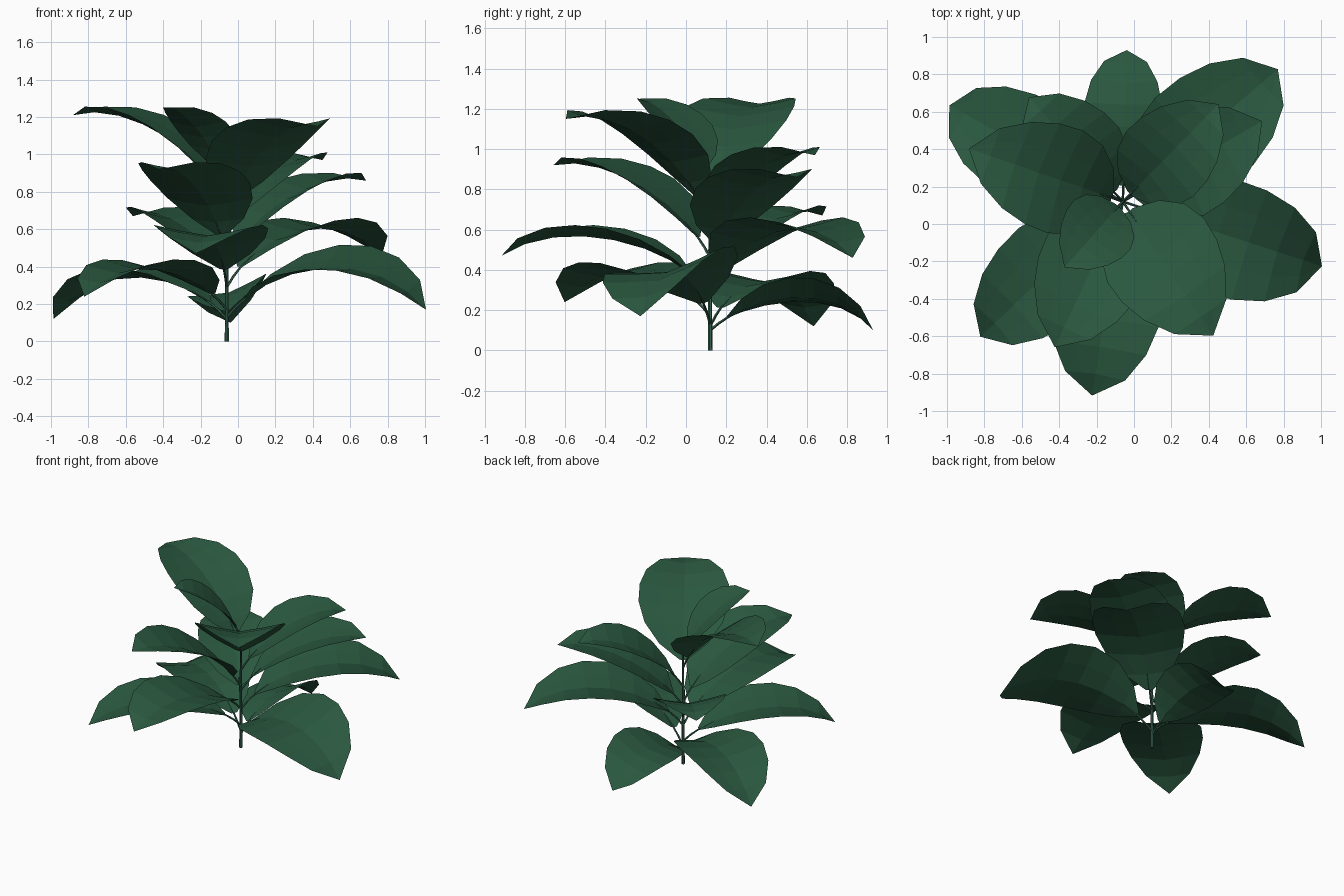
import bpy, math
from mathutils import Vector

if "Cube" in bpy.data.objects:
    bpy.data.objects.remove(bpy.data.objects["Cube"])

SX, SY = -0.06, 0.12          # stem position


def material(name, rgb):
    m = bpy.data.materials.new(name)
    m.diffuse_color = (*rgb, 1)
    m.use_nodes = True
    m.node_tree.nodes["Principled BSDF"].inputs["Base Color"].default_value = m.diffuse_color
    return m


LEAF = material("leaf green", (0.023, 0.097, 0.050))
STEM = material("stem green", (0.036, 0.120, 0.078))


def make(name, verts, faces, mat):
    me = bpy.data.meshes.new(name)
    me.from_pydata([tuple(v) for v in verts], [], faces)
    me.materials.append(mat)
    ob = bpy.data.objects.new(name, me)
    bpy.context.collection.objects.link(ob)
    return ob


def tube(name, path, radii, sides=6):
    """Tapered tube along a list of points."""
    verts, faces = [], []
    for i, p in enumerate(path):
        d = (path[min(i + 1, len(path) - 1)] - path[max(i - 1, 0)]).normalized()
        a = d.cross(Vector((0.31, 0.95, 0))).normalized()
        b = d.cross(a)
        for k in range(sides):
            t = 2 * math.pi * k / sides
            verts.append(p + radii[i] * (a * math.cos(t) + b * math.sin(t)))
    for i in range(len(path) - 1):
        for k in range(sides):
            n = (k + 1) % sides
            faces.append((i * sides + k, i * sides + n,
                          (i + 1) * sides + n, (i + 1) * sides + k))
    faces.append(tuple(reversed(range(sides))))
    faces.append(tuple(range(len(verts) - sides, len(verts))))
    make(name, verts, faces, STEM)


# blade outline: position along the blade, share of the half width
OUTLINE = [(0, .08), (.11, .53), (.26, .86), (.42, 1.0),
           (.57, .98), (.72, .84), (.87, .54), (1, 0)]
ACROSS = (-1, -.5, 0, .5, 1)
START = 0.12
FOLD = 0.19


def leaf(i, az, reach, z0, zmid, ztip, half, roll):
    az, roll = math.radians(az), math.radians(roll)
    out = Vector((math.cos(az), math.sin(az), 0))
    side = Vector((-out.y, out.x, 0))
    side = side * math.cos(roll) + Vector((0, 0, math.sin(roll)))
    # midrib is a cubic curve through the wanted middle height
    c = (zmid - .125 * (z0 + ztip)) / .75
    d = .06 if i < 7 else .1
    ctrl = [(0, z0), (.2 * reach, c - d), (.72 * reach, c + d), (reach, ztip)]

    def curve(t):
        k = ((1 - t) ** 3, 3 * t * (1 - t) ** 2, 3 * t * t * (1 - t), t ** 3)
        r = sum(a * p[0] for a, p in zip(k, ctrl))
        z = sum(a * p[1] for a, p in zip(k, ctrl))
        return Vector((SX, SY, z)) + out * r

    # sample so that positions follow the length of the curve
    pts = [curve(j / 100) for j in range(101)]
    dist = [0]
    for a, b in zip(pts, pts[1:]):
        dist.append(dist[-1] + (b - a).length)

    def rib(s):
        want = s * dist[-1]
        j = max(0, min(99, sum(x <= want for x in dist) - 1))
        return pts[j].lerp(pts[j + 1], (want - dist[j]) / (dist[j + 1] - dist[j]))

    # blade, folded upward along the midrib
    verts, faces = [], []
    n = len(ACROSS)
    for s, w in OUTLINE[:-1]:
        t = START + (1 - START) * s
        tan = (rib(t + .02) - rib(t - .02)).normalized()
        up = tan.cross(side).normalized()
        for u in ACROSS:
            verts.append(rib(t) + side * (u * w * half)
                         + up * (FOLD * abs(u) ** 1.2 * w * half))
    verts.append(rib(1))
    tip = len(verts) - 1
    rows = len(OUTLINE) - 1
    for r in range(rows - 1):
        for k in range(n - 1):
            a = r * n + k
            faces.append((a, a + n, a + n + 1, a + 1))
    for k in range(n - 1):
        a = (rows - 1) * n + k
        faces.append((a, tip, a + 1))
    make(f"leaf_{i}", verts, faces, LEAF)
    # leaf stalk
    tube(f"leaf_stalk_{i}", [rib(t) for t in (0, START / 2, START, START + .1)],
         [.007, .007, .006, .002], 5)


# azimuth, reach, stalk height, middle height, tip height, half width, roll
LEAVES = [
    (88.5, .81, .10, .26, .10, .22, -16),
    (151, 1.06, .12, .34, .12, .28, 0),
    (-18, 1.12, .13, .39, .17, .32, 12),
    (223.5, 1.05, .17, .38, .24, .28, 0),
    (261, 1.05, .29, .55, .47, .30, 0),
    (40.5, 1.09, .29, .59, .46, .31, 0),
    (132, .75, .36, .62, .67, .25, 0),
    (30, .86, .43, .78, .86, .28, 0),
    (245, .86, .46, .83, .92, .29, 0),
    (45.5, .73, .58, .90, .97, .25, 0),
    (-56, .865, .64, 1.06, 1.15, .31, 0),
    (161, .87, .72, 1.13, 1.21, .29, 0),
    (228.5, .47, .84, 1.12, 1.25, .20, 0),
]
for i, args in enumerate(LEAVES, 1):
    leaf(i, *args)

# main stem
tube("main_stem", [Vector((SX, SY, z)) for z in (0, .08, .4, .86)],
     [.012, .011, .009, .006])
